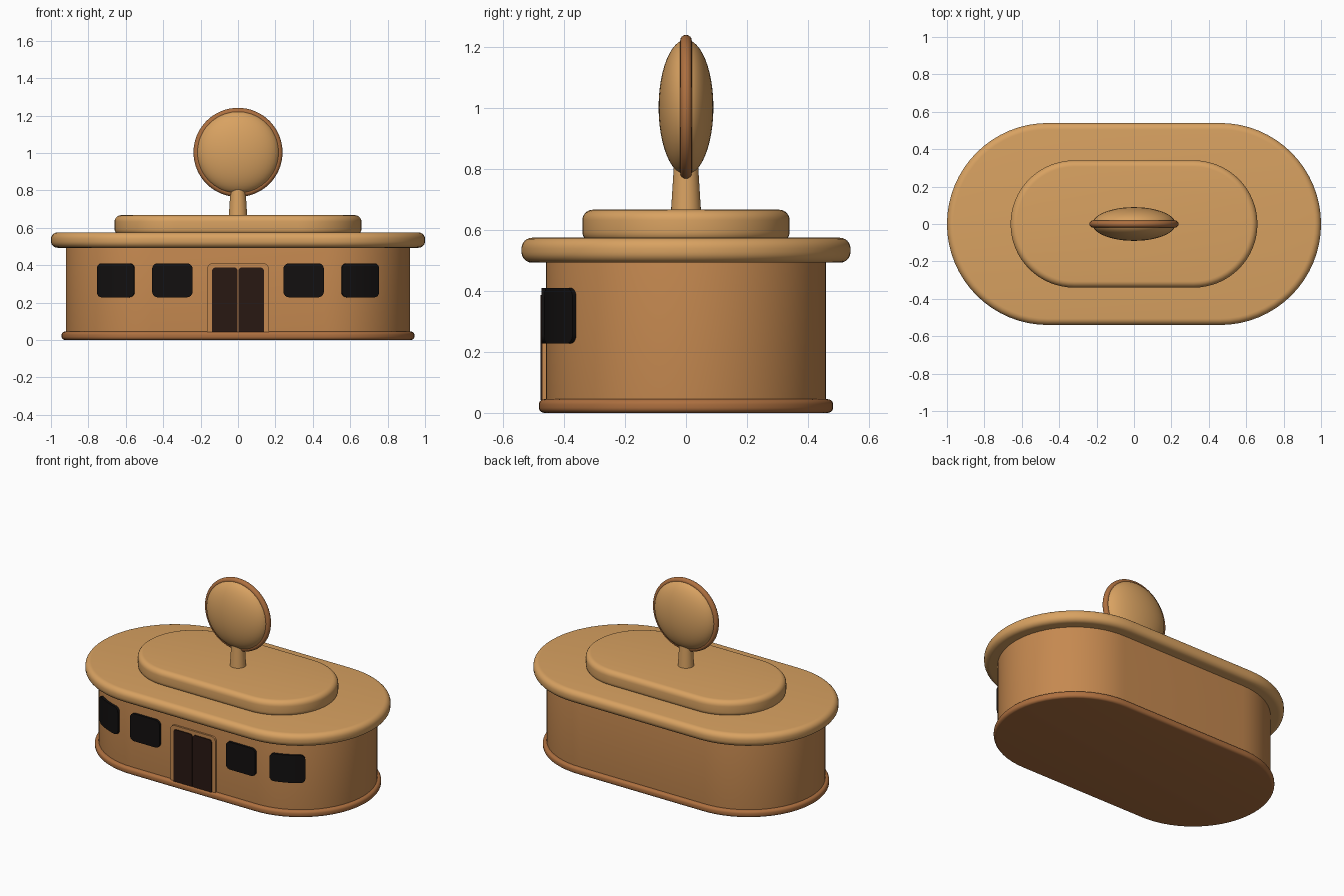
import bpy, bmesh, math
from math import sin, cos, pi

if "Cube" in bpy.data.objects:
    bpy.data.objects.remove(bpy.data.objects["Cube"])


def material(name, rgb):
    m = bpy.data.materials.new(name)
    m.diffuse_color = (*rgb, 1)
    m.use_nodes = True
    m.node_tree.nodes["Principled BSDF"].inputs["Base Color"].default_value = m.diffuse_color
    return m


ROOF = material("light_orange", (0.69, 0.36, 0.12))
WALL = material("wall_orange", (0.56, 0.25, 0.08))
TRIM = material("dark_orange", (0.42, 0.16, 0.05))
DOOR = material("dark_brown", (0.022, 0.009, 0.006))
GLASS = material("black_glass", (0.006, 0.005, 0.005))


def finish(ob, name, mat, angle=35):
    ob.name = ob.data.name = name
    ob.data.materials.append(mat)
    bpy.ops.object.select_all(action='DESELECT')
    ob.select_set(True)
    bpy.context.view_layer.objects.active = ob
    bpy.ops.object.shade_smooth_by_angle(angle=math.radians(angle))
    return ob


def from_bmesh(bm, name, mat):
    bmesh.ops.recalc_face_normals(bm, faces=bm.faces)
    me = bpy.data.meshes.new(name)
    bm.to_mesh(me)
    bm.free()
    ob = bpy.data.objects.new(name, me)
    bpy.context.collection.objects.link(ob)
    return finish(ob, name, mat)


def stadium_slab(name, mat, half, r, z0, z1, round_r, n=32):
    """Pill-shaped slab: straight half-length, end radius, rounded rims."""
    prof = []
    for cz, a0 in ((z0 + round_r, -pi / 2), (z1 - round_r, 0)):
        for i in range(7):
            a = a0 + i * pi / 12
            prof.append((r - round_r + round_r * cos(a), cz + round_r * sin(a)))
    bm = bmesh.new()
    rings = []
    for rad, z in prof:
        ring = []
        for side in (1, -1):
            for i in range(n + 1):
                a = -pi / 2 + pi * i / n
                ring.append(bm.verts.new((side * (half + rad * cos(a)), side * rad * sin(a), z)))
        rings.append(ring)
    k = len(rings[0])
    for a, b in zip(rings, rings[1:]):
        for i in range(k):
            bm.faces.new((a[i], a[(i + 1) % k], b[(i + 1) % k], b[i]))
    bm.faces.new(rings[0][::-1])
    bm.faces.new(rings[-1])
    return from_bmesh(bm, name, mat)


def wall_panel(name, mat, s0, s1, z0, z1, out, corner, round_bottom=True, side=1):
    """Rounded panel that follows the front wall; s is length along the wall."""
    arc = [corner * (1 - cos(i * pi / 12)) for i in range(7)]
    w = s1 - s0
    ts = arc + [corner + (w - 2 * corner) * i / 10 for i in range(1, 10)] + [w - t for t in arc[::-1]]
    bm = bmesh.new()
    cols = []
    for t in ts:
        d = max(0, corner - min(t, w - t))
        cut = corner - math.sqrt(max(0, corner ** 2 - d ** 2))
        lo, hi = z0 + (cut if round_bottom else 0), z1 - cut
        s = s0 + t
        th = max(0, s - HALF) / out
        col = []
        for rad, z in ((out, lo), (out, hi), (RAD - 0.02, hi), (RAD - 0.02, lo)):
            x = min(s, HALF) + rad * sin(th)
            col.append(bm.verts.new((side * x, -rad * cos(th), z)))
        cols.append(col)
    for a, b in zip(cols, cols[1:]):
        for i in range(4):
            j = (i + 1) % 4
            bm.faces.new((a[i], a[j], b[j], b[i]))
    bm.faces.new(cols[0])
    bm.faces.new(cols[-1])
    return from_bmesh(bm, name, mat)


# Building shell: plinth, wall and two roof tiers
HALF, RAD = 0.46, 0.46
stadium_slab("plinth", TRIM, HALF, 0.483, 0.0, 0.045, 0.018)
stadium_slab("wall", WALL, HALF, RAD, 0.02, 0.51, 0.015)
stadium_slab("main_roof", ROOF, HALF, 0.54, 0.493, 0.575, 0.035)
stadium_slab("upper_roof", ROOF, 0.32, 0.34, 0.56, 0.667, 0.034)

# Windows, mirrored left and right, wrapping round the curved ends
for side, label in ((1, "right"), (-1, "left")):
    wall_panel(label + "_inner_window", GLASS, 0.243, 0.459, 0.228, 0.41, 0.475, 0.03, side=side)
    wall_panel(label + "_outer_window", GLASS, 0.556, 0.778, 0.228, 0.41, 0.475, 0.03, side=side)

# Entrance: surround and double doors
wall_panel("door_surround", WALL, -0.165, 0.165, 0.03, 0.41, 0.472, 0.03, False)
for side, label in ((1, "right"), (-1, "left")):
    wall_panel(label + "_door", DOOR, 0.002, 0.139, 0.042, 0.387, 0.478, 0.018, False, side)

# Rooftop sign: tapered post, lens-shaped disc and rim
bpy.ops.mesh.primitive_cone_add(vertices=32, radius1=0.05, radius2=0.038, depth=0.19, location=(0, 0, 0.745))
finish(bpy.context.object, "sign_post", ROOF)
bpy.ops.mesh.primitive_uv_sphere_add(segments=48, ring_count=24, radius=1, location=(0, 0, 1.003))
disc = bpy.context.object
disc.scale = (0.222, 0.09, 0.222)
bpy.ops.object.transform_apply(location=False, rotation=False, scale=True)
finish(disc, "sign_disc", ROOF)
bpy.ops.mesh.primitive_torus_add(major_segments=64, minor_segments=16, major_radius=0.219,
                                 minor_radius=0.019, location=(0, 0, 1.003), rotation=(pi / 2, 0, 0))
finish(bpy.context.object, "sign_rim", TRIM)
